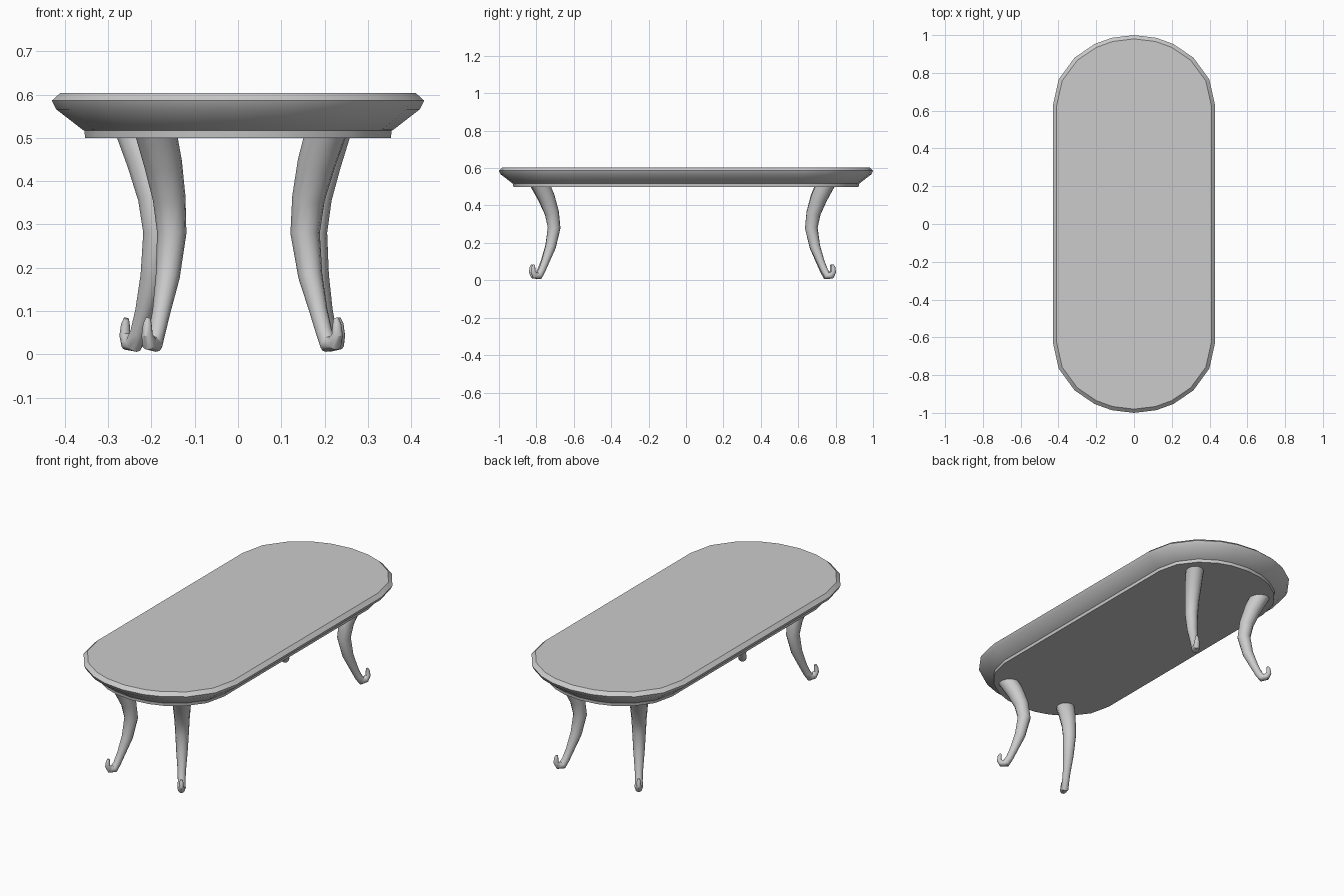
import bpy, bmesh
from math import cos, sin, radians
from mathutils import Vector

if "Cube" in bpy.data.objects:
    bpy.data.objects.remove(bpy.data.objects["Cube"])


def finish(name, bm):
    bmesh.ops.recalc_face_normals(bm, faces=bm.faces)
    mesh = bpy.data.meshes.new(name)
    bm.to_mesh(mesh)
    bm.free()
    ob = bpy.data.objects.new(name, mesh)
    bpy.context.collection.objects.link(ob)
    bpy.ops.object.select_all(action='DESELECT')
    ob.select_set(True)
    bpy.context.view_layer.objects.active = ob
    bpy.ops.object.shade_smooth_by_angle(angle=radians(32))
    return ob


def loft(name, rings):
    """Skin a list of closed point rings and cap both ends."""
    bm = bmesh.new()
    loops = [[bm.verts.new(p) for p in ring] for ring in rings]
    n = len(loops[0])
    for a, b in zip(loops, loops[1:]):
        for i in range(n):
            j = (i + 1) % n
            bm.faces.new((a[i], a[j], b[j], b[i]))
    bm.faces.new(loops[0][::-1])
    bm.faces.new(loops[-1])
    return finish(name, bm)


# Tabletop: rounded-end outline stepped through a moulded edge profile
def outline(inset, z):
    quarter = (0, 22, 43, 61, 74)
    angles = list(quarter) + [90] + [180 - a for a in reversed(quarter)]
    half = [(cos(radians(a)) * (0.43 - inset),
             0.625 + sin(radians(a)) * (0.375 - inset)) for a in angles]
    return [Vector((x, y, z)) for x, y in half] + [Vector((-x, -y, z)) for x, y in half]


edge_profile = [(0.077, 0.500), (0.075, 0.517), (0.072, 0.518),
                (0.010, 0.566), (0.0, 0.586), (0.020, 0.604)]
loft("tabletop", [outline(i, z) for i, z in edge_profile])

# Cabriole legs: (outward distance, height, radius) along the curve
leg_path = [(0.105, 0.54, 0.048), (0.080, 0.50, 0.047), (0.047, 0.44, 0.044),
            (0.014, 0.36, 0.038), (0.0, 0.28, 0.034), (0.022, 0.18, 0.028),
            (0.056, 0.10, 0.021), (0.080, 0.05, 0.019), (0.098, 0.024, 0.021),
            (0.122, 0.026, 0.018), (0.135, 0.045, 0.013),
            (0.133, 0.070, 0.010), (0.129, 0.083, 0.006)]


def leg(name, x, y, direction, sides=12):
    out = Vector((*direction, 0)).normalized()
    up = Vector((0, 0, 1))
    across = out.cross(up)
    pts = [Vector((x, y, 0)) + out * d + up * z for d, z, r in leg_path]
    rings = []
    for k, p in enumerate(pts):
        tangent = (pts[min(k + 1, len(pts) - 1)] - pts[max(k - 1, 0)]).normalized()
        normal = tangent.cross(across)
        r = leg_path[k][2]
        rings.append([p + (across * cos(a) + normal * sin(a)) * r
                      for a in (radians(360 * i / sides) for i in range(sides))])
    loft(name, rings)


leg("front_left_leg", -0.153, -0.705, (-0.42, -0.90))
leg("front_right_leg", 0.155, -0.705, (0.55, -0.83))
leg("back_right_leg", 0.172, 0.67, (0.46, 0.88))
leg("back_left_leg", -0.185, 0.67, (-0.56, 0.82))
